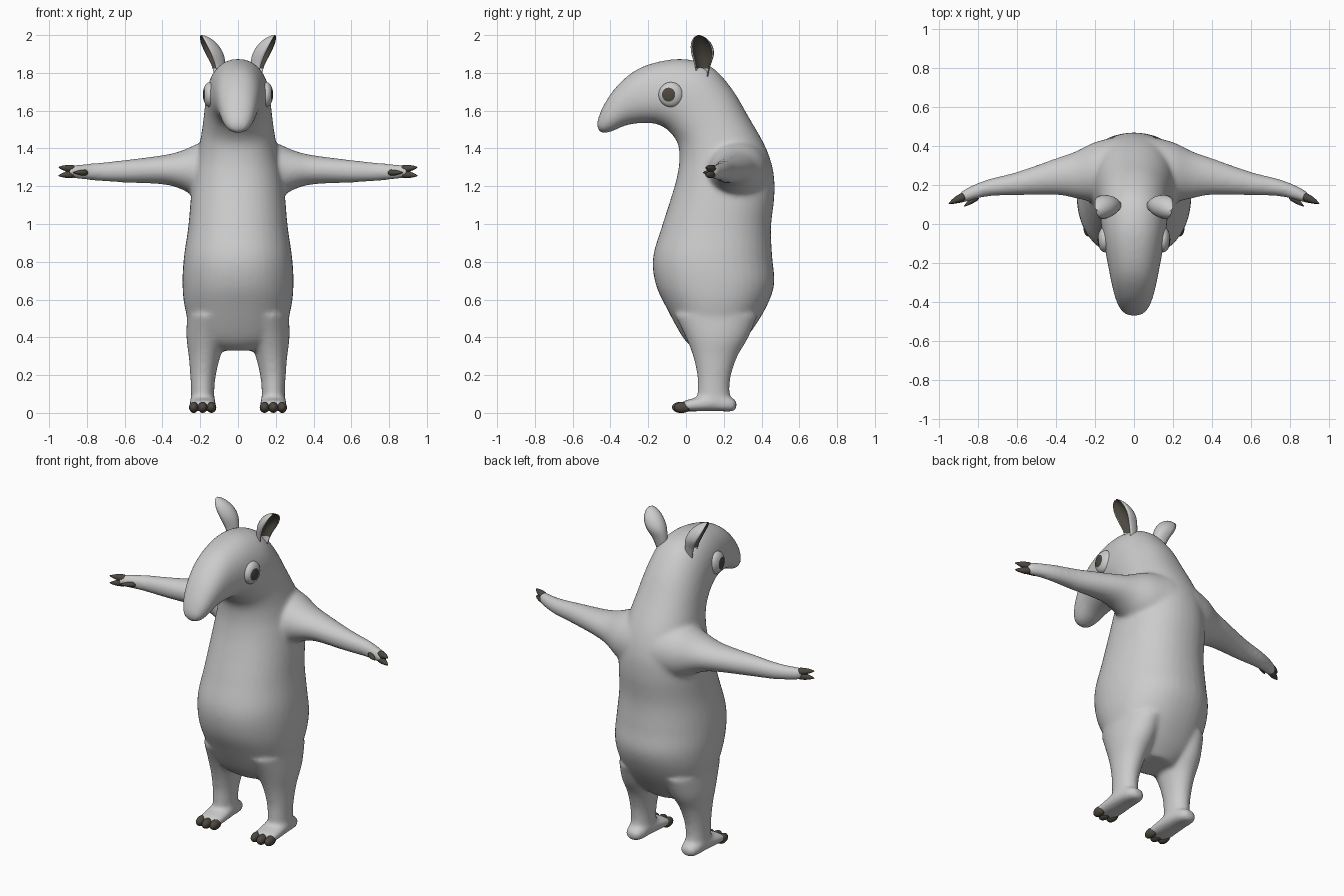
import bpy, bmesh, math
from mathutils import Vector, Matrix

if "Cube" in bpy.data.objects:
    bpy.data.objects.remove(bpy.data.objects["Cube"])


def material(name, rgb):
    m = bpy.data.materials.new(name)
    m.diffuse_color = (*rgb, 1)
    m.use_nodes = True
    m.node_tree.nodes["Principled BSDF"].inputs["Base Color"].default_value = m.diffuse_color
    return m


GREY = material("soft grey", (0.6, 0.6, 0.6))
DARK = material("dark brown grey", (0.075, 0.066, 0.052))


def spline(rows, steps=5):
    """Smoothly fill in between rows of numbers (Catmull-Rom)."""
    out = []
    for i in range(len(rows) - 1):
        a, b, c, d = rows[max(i - 1, 0)], rows[i], rows[i + 1], rows[min(i + 2, len(rows) - 1)]
        for k in range(steps):
            t = k / steps
            out.append([0.5 * (2 * q + (r - p) * t + (2 * p - 5 * q + 4 * r - s) * t * t
                               + (3 * q - p - 3 * r + s) * t ** 3)
                        for p, q, r, s in zip(a, b, c, d)])
    return out + [list(rows[-1])]


def ring(c, u, v, n=32, power=2.0):
    """Superellipse around c with half axes u and v."""
    pts = []
    for k in range(n):
        a = 2 * math.pi * k / n
        f = lambda w: math.copysign(abs(w) ** (2 / power), w)
        pts.append(Vector(c) + Vector(u) * f(math.cos(a)) + Vector(v) * f(math.sin(a)))
    return pts


def loft(bm, rings):
    """Closed skin over a list of rings; returns (ring, segment, face)."""
    vs = [[bm.verts.new(p) for p in r] for r in rings]
    n, made = len(vs[0]), []
    for i in range(len(vs) - 1):
        for j in range(n):
            k = (j + 1) % n
            made.append((i, j, bm.faces.new((vs[i][j], vs[i][k], vs[i + 1][k], vs[i + 1][j]))))
    bm.faces.new(vs[0])
    bm.faces.new(vs[-1])
    return made


def finish(bm, name, mats, mirror=True):
    bmesh.ops.recalc_face_normals(bm, faces=bm.faces[:])
    for f in bm.faces:
        f.smooth = True
    me = bpy.data.meshes.new(name)
    bm.to_mesh(me)
    bm.free()
    for m in mats:
        me.materials.append(m)
    ob = bpy.data.objects.new(name, me)
    bpy.context.collection.objects.link(ob)
    if mirror:
        ob.modifiers.new("mirror", 'MIRROR')
    return ob


bm = bmesh.new()

# Torso, neck, head and snout: back y, z, front y, z, half width
trunk = [
    (0.26, 0.33, 0.06, 0.33, 0.12), (0.33, 0.41, -0.01, 0.39, 0.23),
    (0.42, 0.55, -0.10, 0.55, 0.28), (0.467, 0.68, -0.16, 0.68, 0.294),
    (0.457, 0.82, -0.175, 0.82, 0.287), (0.45, 0.98, -0.13, 0.98, 0.264),
    (0.468, 1.15, -0.085, 1.12, 0.25), (0.462, 1.28, -0.05, 1.24, 0.235),
    (0.42, 1.41, -0.035, 1.34, 0.212), (0.33, 1.57, -0.045, 1.43, 0.19),
    (0.24, 1.72, -0.10, 1.50, 0.176), (0.13, 1.835, -0.16, 1.53, 0.166),
    (-0.01, 1.873, -0.22, 1.535, 0.15), (-0.15, 1.858, -0.28, 1.53, 0.132),
    (-0.27, 1.812, -0.33, 1.518, 0.116), (-0.37, 1.725, -0.365, 1.502, 0.10),
    (-0.435, 1.63, -0.405, 1.486, 0.08), (-0.468, 1.55, -0.44, 1.482, 0.052),
    (-0.472, 1.515, -0.458, 1.488, 0.022),
]
rings = []
for by, bz, fy, fz, w in spline(trunk):
    b, f = Vector((0, by, bz)), Vector((0, fy, fz))
    rings.append(ring((b + f) / 2, (w, 0, 0), (b - f) / 2, 40, 2.2))
loft(bm, rings)

# Arms: x, y, z, half depth, half height
arm = [
    (0.08, 0.27, 1.28, 0.18, 0.18), (0.2, 0.265, 1.28, 0.155, 0.15),
    (0.3, 0.252, 1.286, 0.12, 0.102), (0.4, 0.243, 1.287, 0.094, 0.077),
    (0.6, 0.207, 1.279, 0.06, 0.06), (0.75, 0.185, 1.276, 0.044, 0.047),
    (0.85, 0.152, 1.277, 0.036, 0.038), (0.895, 0.132, 1.277, 0.028, 0.03),
]
# Legs: z, x, y, half width, half depth
leg = [
    (0.52, 0.15, 0.16, 0.12, 0.22), (0.4, 0.165, 0.165, 0.108, 0.166),
    (0.3, 0.177, 0.155, 0.084, 0.118), (0.2, 0.185, 0.149, 0.068, 0.09),
    (0.12, 0.187, 0.146, 0.062, 0.085), (0.04, 0.187, 0.15, 0.062, 0.09),
]
# Feet: y, z, half width, half height
foot = [
    (0.268, 0.042, 0.025, 0.02), (0.24, 0.044, 0.052, 0.037), (0.15, 0.055, 0.066, 0.045),
    (0.05, 0.044, 0.07, 0.036), (-0.025, 0.034, 0.07, 0.026),
]
for s in (1, -1):
    loft(bm, [ring((s * x, y, z), (0, ry, 0), (0, 0, rz))
              for x, y, z, ry, rz in spline(arm)])
    loft(bm, [ring((s * x, y, z), (rx, 0, 0), (0, ry, 0))
              for z, x, y, rx, ry in spline(leg)])
    loft(bm, [ring((s * 0.187, y, z), (rx, 0, 0), (0, 0, rz), 32, 2.6)
              for y, z, rx, rz in spline(foot)])
body = finish(bm, "body", [GREY], mirror=False)

# Fuse the limbs into one soft skin
fuse = body.modifiers.new("fuse", 'REMESH')
fuse.mode = 'VOXEL'
fuse.voxel_size = 0.011
fuse.use_smooth_shade = True
soft = body.modifiers.new("soften", 'SMOOTH')
soft.factor = 0.5
soft.iterations = 14

# Ears: cupped leaves opening outward, dark inside
# z, x of rim, depth, half width, y
ear = [
    (1.78, 0.115, 0.05, 0.03, 0.085), (1.84, 0.13, 0.066, 0.042, 0.087),
    (1.90, 0.156, 0.08, 0.06, 0.087), (1.95, 0.18, 0.074, 0.056, 0.08),
    (1.985, 0.193, 0.045, 0.034, 0.072), (2.0, 0.196, 0.01, 0.006, 0.068),
]
bm = bmesh.new()
N = 13
turn = Matrix.Rotation(math.radians(-14), 3, 'Z')
rings = []
for z, x, d, w, y in spline(ear, 4):
    arc = [math.pi * k / (N - 1) for k in range(N)]
    pts = [(-d * math.sin(a), w * math.cos(a), 0) for a in arc]
    pts += [(-0.6 * d * math.sin(a), 0.86 * w * math.cos(a), 0) for a in reversed(arc)]
    rings.append([Vector((x, y, z)) + turn @ Vector(p) for p in pts])
for i, j, f in loft(bm, rings):
    f.material_index = int(N <= j < 2 * N - 1 and i >= 3)
finish(bm, "ears", [GREY, DARK])

# Eyes: flattened balls with a dark pupil cap, looking a little forward
bm = bmesh.new()
bmesh.ops.create_uvsphere(bm, u_segments=40, v_segments=32, radius=1)
for f in bm.faces:
    f.material_index = int(f.calc_center_median().normalized().z > math.cos(math.radians(33)))
look = Matrix.Rotation(math.radians(-13), 4, 'Z') @ Matrix.Rotation(math.radians(90), 4, 'Y')
bm.transform(Matrix.Translation((0.15, -0.08, 1.685))
             @ Matrix.Diagonal((0.036, 0.065, 0.066, 1)) @ look)
finish(bm, "eyes", [GREY, DARK])


# Hand claws: two at the tip, one thumb in front
def claw(bm, start, end, r):
    a, b = Vector(start), Vector(end)
    q = (b - a).to_track_quat('Z', 'Y')
    u, v = q @ Vector((1, 0, 0)), q @ Vector((0, 1, 0))
    loft(bm, [ring(a.lerp(b, t), u * r * k, v * r * k, 14)
              for t, k in ((0, 0.7), (0.15, 1), (0.45, 0.9), (0.75, 0.55), (0.95, 0.2), (1, 0.05))])


bm = bmesh.new()
claw(bm, (0.865, 0.145, 1.291), (0.95, 0.105, 1.30), 0.021)
claw(bm, (0.865, 0.142, 1.265), (0.95, 0.105, 1.256), 0.021)
claw(bm, (0.80, 0.142, 1.272), (0.872, 0.09, 1.272), 0.016)
finish(bm, "hand_claws", [DARK])

# Toe claws: three rounded nails on each foot
bm = bmesh.new()
for x, y in ((0.14, -0.02), (0.187, -0.03), (0.234, -0.02)):
    bmesh.ops.create_uvsphere(
        bm, u_segments=20, v_segments=14, radius=1,
        matrix=Matrix.Translation((x, y, 0.029)) @ Matrix.Diagonal((0.025, 0.044, 0.029, 1)))
finish(bm, "toe_claws", [DARK])
